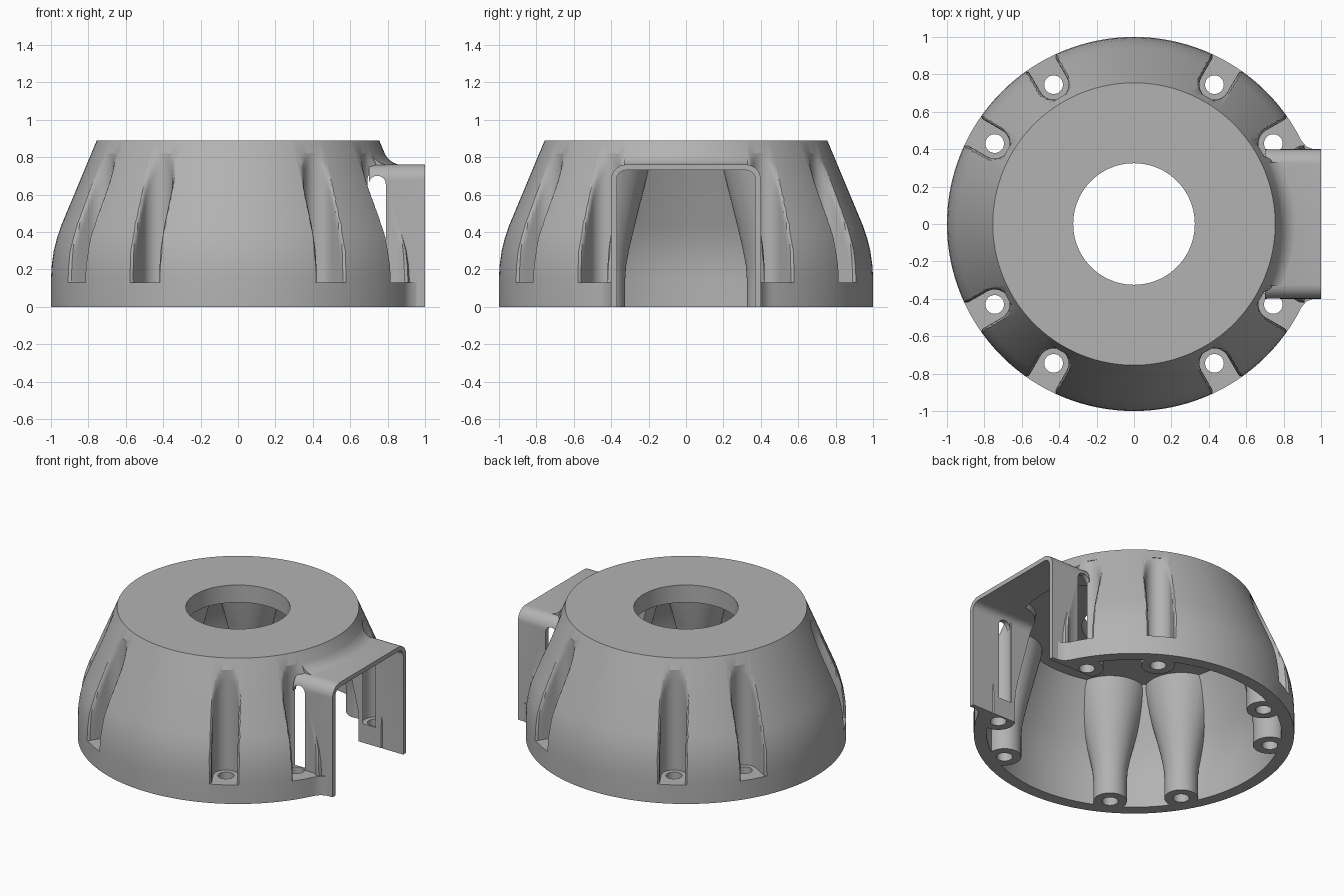
import bpy, bmesh, math
from mathutils import Vector, Matrix

old = bpy.data.objects.get("Cube")
if old:
    bpy.data.objects.remove(old, do_unlink=True)

grey = bpy.data.materials.new("plain_grey")
grey.use_nodes = True
grey.diffuse_color = (0.45, 0.45, 0.45, 1)
grey.node_tree.nodes["Principled BSDF"].inputs["Base Color"].default_value = (0.45, 0.45, 0.45, 1)

OUTER = [(1, 0), (1, .15), (.996, .22), (.985, .3), (.967, .37), (.945, .435), (.755, .89)]
WALL, CEILING = .08, .77
BOSS_R, SLOT_R, FLARE = .86, .08, .025


def body_radius(z):
    for (r0, z0), (r1, z1) in zip(OUTER, OUTER[1:]):
        if z <= z1:
            return r0 + (r1 - r0) * (z - z0) / (z1 - z0)
    return OUTER[-1][0]


def loft(name, rings, angle=0):
    """Closed solid skinned through rings of equal point count."""
    bm = bmesh.new()
    spin = Matrix.Rotation(angle, 3, 'Z')
    rows = [[bm.verts.new(spin @ Vector(p)) for p in ring] for ring in rings]
    n = len(rows[0])
    for a, b in zip(rows, rows[1:]):
        for i in range(n):
            bm.faces.new((a[i], a[(i + 1) % n], b[(i + 1) % n], b[i]))
    bm.faces.new(rows[0])
    bm.faces.new(rows[-1])
    bmesh.ops.recalc_face_normals(bm, faces=bm.faces)
    mesh = bpy.data.meshes.new(name)
    bm.to_mesh(mesh)
    bm.free()
    mesh.materials.append(grey)
    obj = bpy.data.objects.new(name, mesh)
    bpy.context.collection.objects.link(obj)
    return obj


def revolve(name, profile, n=128, cx=0, angle=0):
    turns = [2 * math.pi * i / n for i in range(n)]
    return loft(name, [[(cx + r * math.cos(t), r * math.sin(t), z) for t in turns]
                       for r, z in profile], angle)


def arch(half, bottom, top, r, n=8):
    """Upright outline with two rounded top corners."""
    pts = [(-half, bottom), (half, bottom)]
    for side, start in ((1, 0), (-1, math.pi / 2)):
        for i in range(n + 1):
            t = start + math.pi / 2 * i / n
            pts.append((side * (half - r) + r * math.cos(t), top - r + r * math.sin(t)))
    return pts


def combine(target, tool, operation):
    mod = target.modifiers.new("join", 'BOOLEAN')
    mod.operation, mod.solver, mod.object = operation, 'EXACT', tool
    bpy.context.view_layer.objects.active = target
    bpy.ops.object.modifier_apply(modifier=mod.name)
    bpy.data.objects.remove(tool, do_unlink=True)


def slot_ring(z, n=28):
    """U-shaped pocket outline with a softly flared mouth."""
    mouth = body_radius(z)
    start, end = BOSS_R - SLOT_R, mouth + .08
    side = []
    for k in range(n + 1):
        rho = start + (end - start) * (1 - math.cos(math.pi * (k + .3) / (n + .3))) / 2
        back = max(0, BOSS_R - rho)
        w = math.sqrt(max(0, SLOT_R ** 2 - back ** 2))
        d = min(FLARE, max(0, rho - mouth + FLARE))
        side.append((rho, w + FLARE - math.sqrt(FLARE ** 2 - d ** 2)))
    return [(x, w, z) for x, w in side] + [(x, -w, z) for x, w in reversed(side)]


ANGLES = [math.radians(a) for a in (30, 60, 120, 150, 210, 240, 300, 330)]

# Tapered outer shell with eight screw pockets
body = revolve("housing", OUTER)
levels = [.13 + .69 * i / 24 for i in range(25)]
for a in ANGLES:
    combine(body, loft("pocket_cutter", [slot_ring(z) for z in levels], a), 'DIFFERENCE')

# Side outlet block with rounded upper corners
outlet = loft("outlet_block", [[(x, y, z) for y, z in arch(.40, 0, .76, .08)] for x in (.70, 1)])
combine(body, outlet, 'UNION')

# Concave blend between outlet roof and cone
rings = []
for i in range(17):
    y = -.33 + .66 * i / 16
    x0 = math.sqrt(body_radius(.84) ** 2 - y * y) - .002
    p0, p1, p2 = Vector((x0, .84)), Vector((x0 + .034, .758)), Vector((x0 + .11, .758))
    curve = [p0 * (1 - t) ** 2 + p1 * 2 * t * (1 - t) + p2 * t * t
             for t in (k / 8 for k in range(9))]
    ring = [(x0 - .05, .745), (x0 - .05, .83)] + [tuple(p) for p in curve] + [(x0 + .11, .745)]
    rings.append([(x, y, z) for x, z in ring])
combine(body, loft("roof_blend", rings), 'UNION')

# Small gussets where the outlet meets the rim
for s in (1, -1):
    outline = [(.86, .385), (.955, .385), (.955, .401), (.92, .415), (.89, .452), (.86, .452)]
    combine(body, loft("rim_gusset", [[(x, s * y, z) for x, y in outline] for z in (0, .13)]), 'UNION')
    # Tall windows through the outlet walls
    window = [[(x + .745, s * y, z) for x, z in arch(.045, .13, .70, .044)] for y in (.35, .41)]
    combine(body, loft("window_cutter", window), 'DIFFERENCE')

# Hollow interior, leaving flared screw bosses
inner = [(1 - WALL, -.1)] + [(r - WALL, z) for r, z in OUTER[1:-1]]
inner.append((body_radius(CEILING) - WALL, CEILING))
cavity = revolve("cavity_cutter", inner)
BOSS = [(.105, -.2), (.105, .15), (.11, .22), (.127, .31), (.155, .43), (.23, .73), (.25, .9)]
for a in ANGLES:
    combine(cavity, revolve("boss_cutter", BOSS, 48, BOSS_R, a), 'DIFFERENCE')
combine(body, cavity, 'DIFFERENCE')

# Outlet passage, open to the side and below
passage = loft("passage_cutter", [[(x, y, z) for y, z in arch(.37, -.1, .73, .05)] for x in (.5, 1.1)])
combine(body, passage, 'DIFFERENCE')

# Top opening and screw holes
combine(body, revolve("opening_cutter", [(.325, .5), (.325, 1)], 96), 'DIFFERENCE')
for a in ANGLES:
    combine(body, revolve("screw_cutter", [(.05, -.1), (.05, .2)], 32, BOSS_R, a), 'DIFFERENCE')

bpy.ops.object.select_all(action='DESELECT')
body.select_set(True)
bpy.context.view_layer.objects.active = body
bpy.ops.object.shade_smooth_by_angle(angle=math.radians(30))
